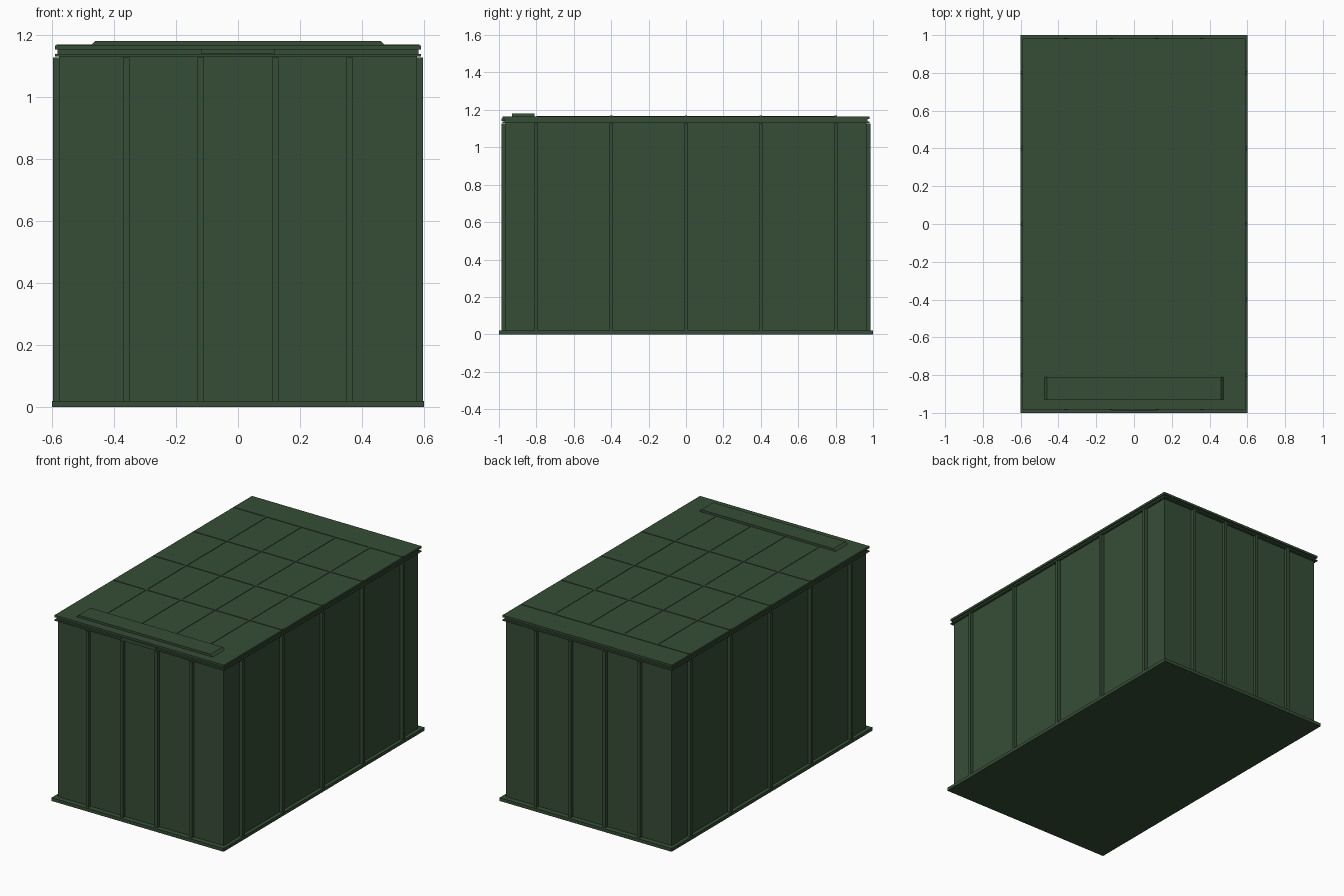
import bpy, bmesh

if "Cube" in bpy.data.objects:
    bpy.data.objects.remove(bpy.data.objects["Cube"])

green = bpy.data.materials.new("dark_green_paint")
green.diffuse_color = (0.037, 0.075, 0.037, 1)
green.use_nodes = True
green.node_tree.nodes["Principled BSDF"].inputs["Base Color"].default_value = green.diffuse_color


def boxes(name, ranges, taper=0.0):
    """One object from boxes given as (x0, x1, y0, y1, z0, z1); taper slopes the x ends."""
    bm = bmesh.new()
    for x0, x1, y0, y1, z0, z1 in ranges:
        geo = bmesh.ops.create_cube(bm, size=1.0)
        for v in geo["verts"]:
            top = v.co.z > 0
            t = taper if top else 0.0
            v.co = (x1 - t if v.co.x > 0 else x0 + t,
                    y1 if v.co.y > 0 else y0,
                    z1 if top else z0)
    mesh = bpy.data.meshes.new(name)
    bm.to_mesh(mesh)
    bm.free()
    mesh.materials.append(green)
    obj = bpy.data.objects.new(name, mesh)
    bpy.context.collection.objects.link(obj)
    return obj


def slab(name, x, y, z0, z1):
    return boxes(name, [(-x, x, -y, y, z0, z1)])


WX, WY = 0.577, 0.966        # wall faces
RX, RY = 0.597, 0.986        # outer faces of the ribs
XS = (-0.36, -0.12, 0.12, 0.36)
YS = (-0.8, -0.4, 0.0, 0.4, 0.8)
H = 0.01                     # half rib width

# Floor, walls and the stepped roof edge
slab("floor_base", 0.6, 1.0, 0.0, 0.02)
slab("walls", WX, WY, 0.02, 1.13)
slab("lower_roof_flange", 0.59, 0.982, 1.13, 1.138)
slab("roof_edge_recess", 0.582, 0.97, 1.138, 1.152)
slab("roof_slab", 0.59, 0.982, 1.152, 1.166)

# Vertical ribs on all four walls
end_ribs, side_ribs = [], []
for s in (-1, 1):
    for x in XS:
        y0, y1 = sorted((s * (WY - 0.005), s * RY))
        end_ribs.append((x - H, x + H, y0, y1, 0.02, 1.127))
    for y in YS:
        x0, x1 = sorted((s * (WX - 0.005), s * RX))
        side_ribs.append((x0, x1, y - H, y + H, 0.02, 1.127))
boxes("end_wall_ribs", end_ribs)
boxes("side_wall_ribs", side_ribs)

# Low seams on the roof
W = 0.006
boxes("roof_cross_seams",
      [(-0.585, 0.585, y - W, y + W, 1.16, 1.169) for y in YS[1:]])
boxes("roof_long_seams",
      [(x - W, x + W, -0.8, 0.8, 1.16, 1.1685) for x in XS])

# Raised vent plate with sloped ends, and the strip above the door
boxes("roof_vent_plate", [(-0.48, 0.48, -0.93, -0.81, 1.16, 1.18)], taper=0.02)
boxes("door_header", [(-0.12, 0.12, -0.987, -0.96, 1.14, 1.154)])
